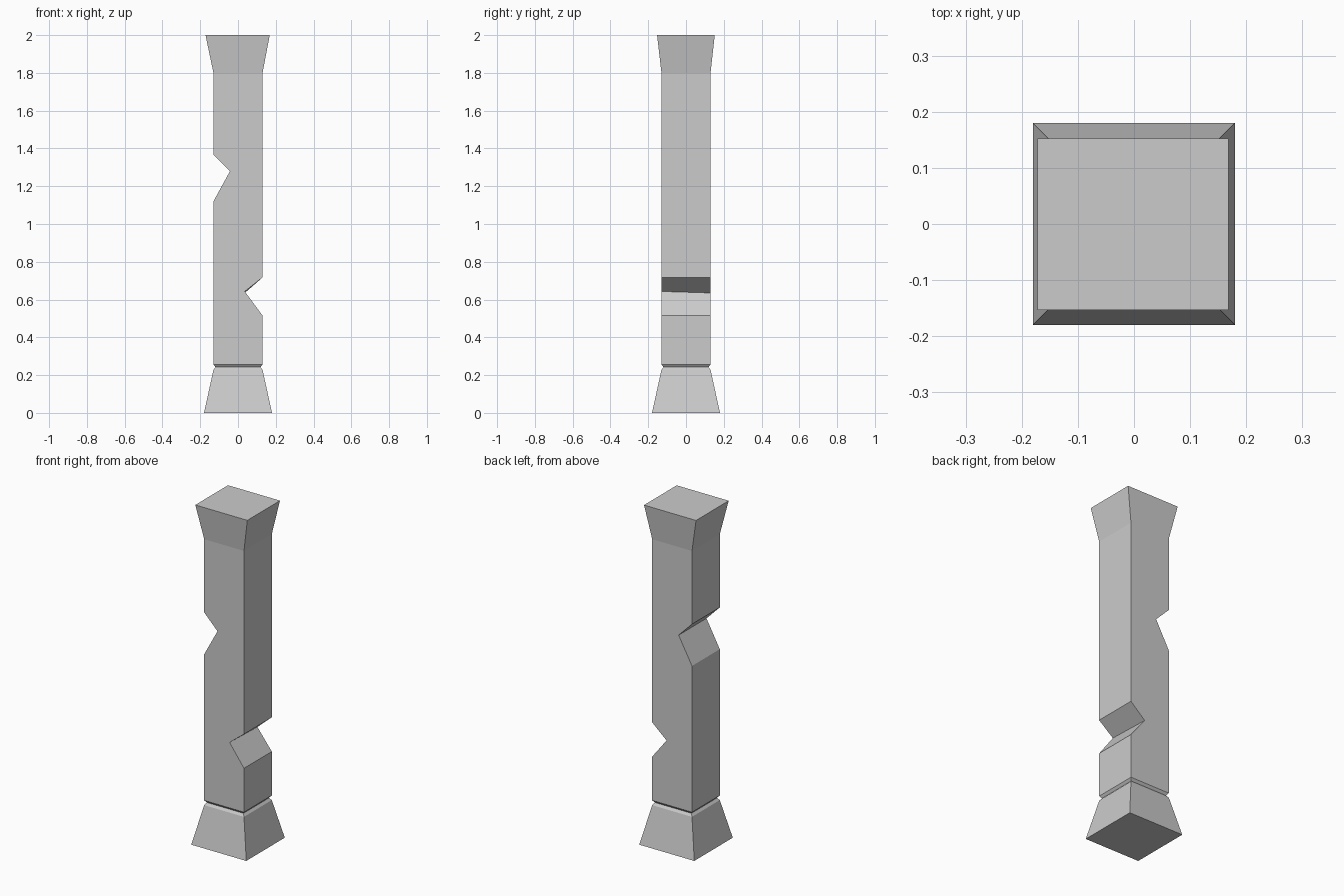
import bpy
import bmesh

if "Cube" in bpy.data.objects:
    bpy.data.objects.remove(bpy.data.objects["Cube"])

S = 0.13  # half width of the shaft

# Cross-sections from floor to top: z, left x, right x, front y, back y, tilt of z along y
SECTIONS = [
    # flared foot
    (0.0, -0.18, 0.18, -0.18, 0.18, 0),
    (0.228, -S, S, -S, S, 0),
    # groove above the foot
    (0.242, -0.119, 0.119, -0.119, 0.119, 0),
    (0.256, -S, S, -S, S, 0),
    # lower notch, right side
    (0.515, -S, S, -S, S, 0),
    (0.639, -S, 0.036, -S, S, -0.004),
    (0.717, -S, S, -S, S, 0),
    # upper notch, left side
    (1.12, -S, S, -S, S, 0),
    (1.279, -0.043, S, -S, S, 0),
    (1.367, -S, S, -S, S, 0),
    # flared cap
    (1.8, -S, S, -S, S, 0),
    (2.0, -0.172, 0.168, -0.153, 0.152, 0),
]


def loft(name, sections):
    bm = bmesh.new()
    rings = []
    for z, x0, x1, y0, y1, t in sections:
        corners = [(x0, y0, z - t), (x1, y0, z - t), (x1, y1, z + t), (x0, y1, z + t)]
        rings.append([bm.verts.new(c) for c in corners])
    for low, high in zip(rings, rings[1:]):
        for i in range(4):
            j = (i + 1) % 4
            bm.faces.new((low[i], low[j], high[j], high[i]))
    bm.faces.new(rings[0][::-1])
    bm.faces.new(rings[-1])
    bmesh.ops.recalc_face_normals(bm, faces=bm.faces)
    mesh = bpy.data.meshes.new(name)
    bm.to_mesh(mesh)
    bm.free()
    obj = bpy.data.objects.new(name, mesh)
    bpy.context.collection.objects.link(obj)
    return obj


# Notched stone pillar with foot and cap in one closed surface
loft("pillar", SECTIONS)
